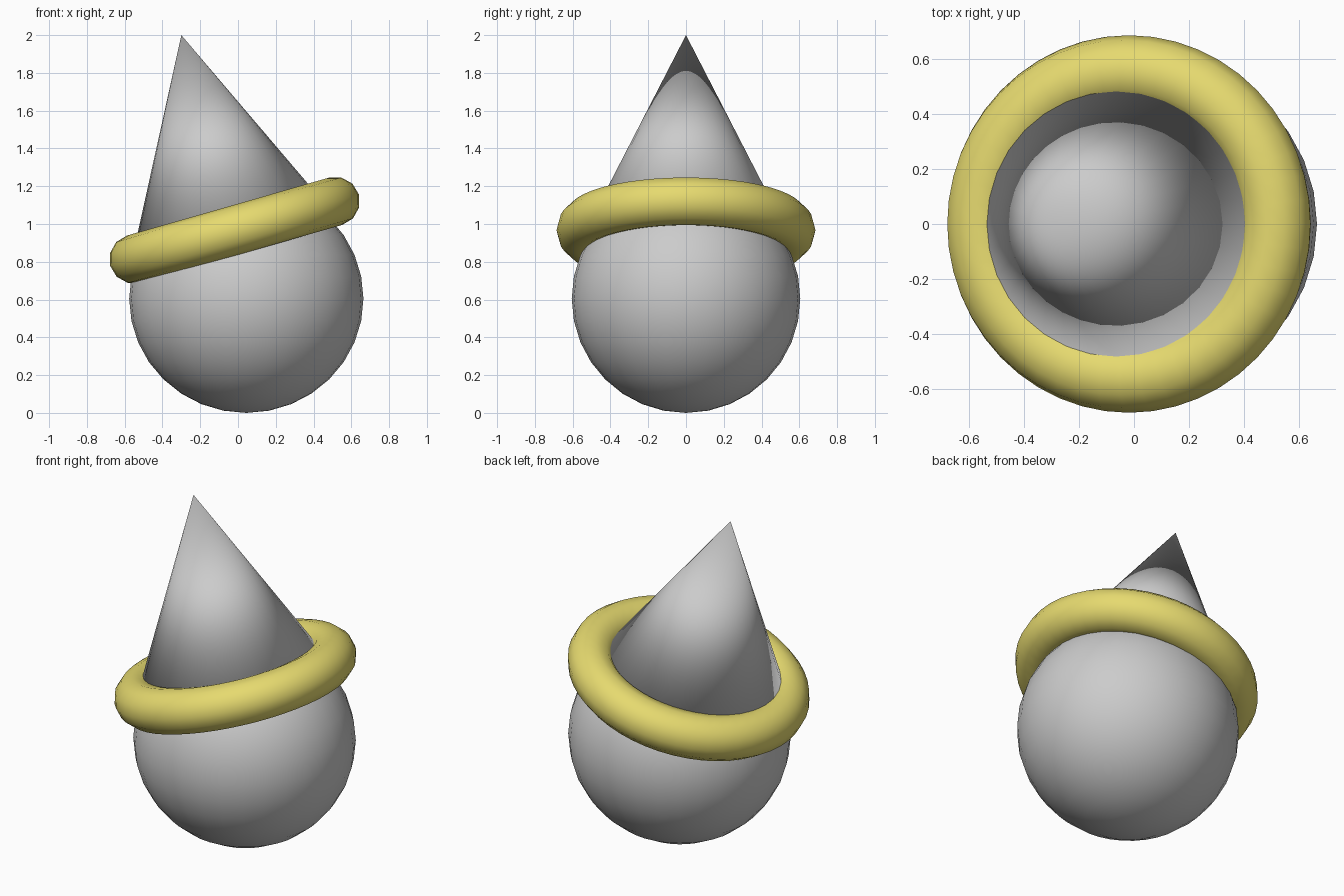
import bpy
from math import radians, sin, cos

if "Cube" in bpy.data.objects:
    bpy.data.objects.remove(bpy.data.objects["Cube"])


def material(name, rgb):
    m = bpy.data.materials.new(name)
    m.diffuse_color = (*rgb, 1)
    m.use_nodes = True
    m.node_tree.nodes["Principled BSDF"].inputs["Base Color"].default_value = m.diffuse_color
    return m


grey = material("grey", (0.60, 0.60, 0.60))
yellow = material("yellow", (0.79, 0.70, 0.16))


def finish(name, mat):
    ob = bpy.context.object
    ob.name = name
    ob.data.materials.append(mat)
    bpy.ops.object.shade_smooth()
    return ob


# Round body, slightly wider from side to side
bpy.ops.mesh.primitive_uv_sphere_add(segments=32, ring_count=16, radius=0.605,
                                     location=(0.044, 0, 0.605))
finish("body", grey).scale.x = 1.025

# Leaning cone hat, fully smooth with its base hidden in the ring
tilt, height = radians(-14), 1.106
bpy.ops.mesh.primitive_cone_add(
    vertices=32, radius1=0.55, radius2=0, depth=height, rotation=(0, tilt, 0),
    location=(-0.3 - sin(tilt) * height / 2, 0, 2 - cos(tilt) * height / 2))
finish("hat", grey)

# Tilted ring brim
bpy.ops.mesh.primitive_torus_add(major_segments=48, minor_segments=12,
                                 major_radius=0.555, minor_radius=0.13,
                                 location=(-0.018, 0, 0.967),
                                 rotation=(0, radians(-16), 0))
finish("brim", yellow)
